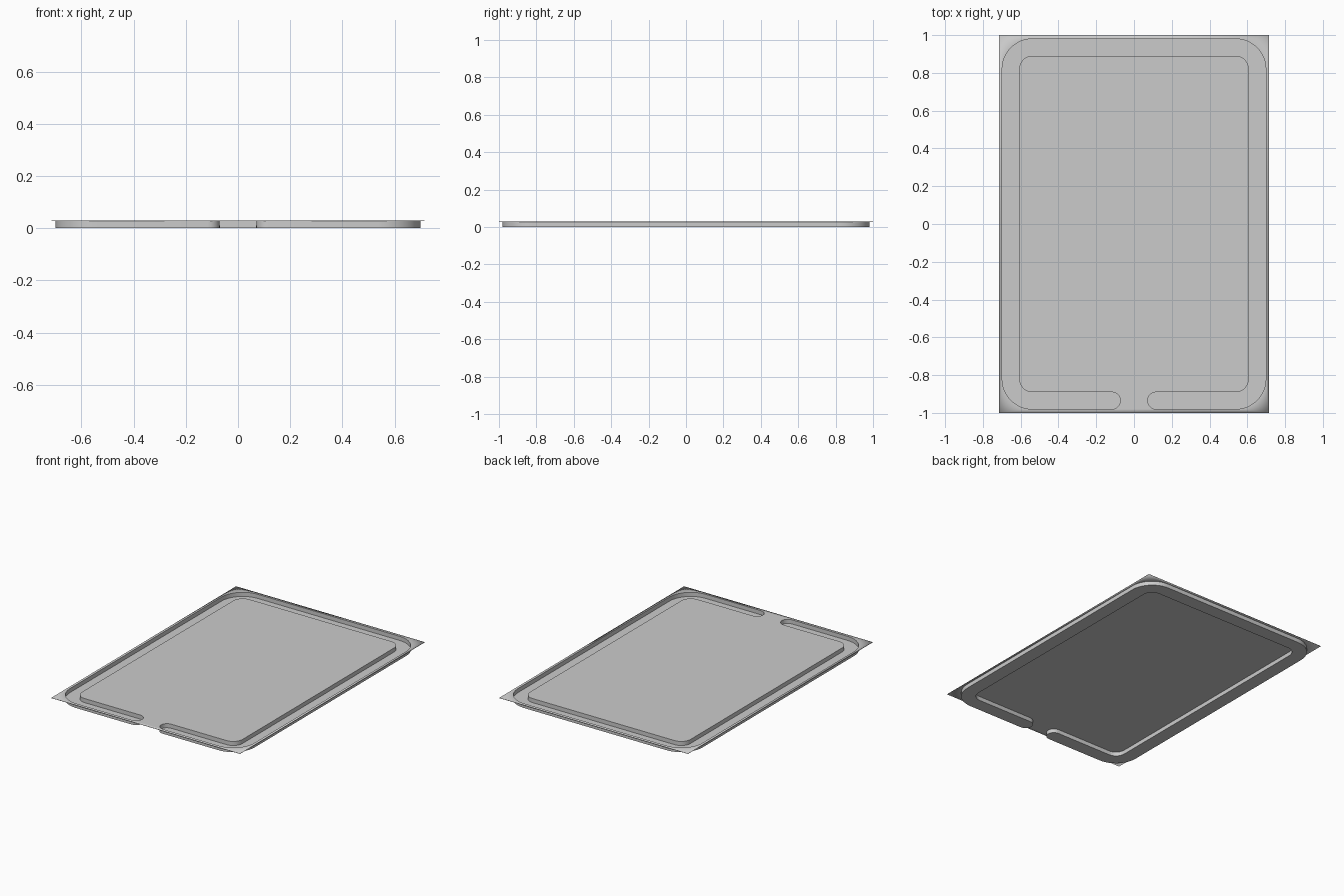
import bpy
import bmesh
import math
from mathutils import Vector

if "Cube" in bpy.data.objects:
    bpy.data.objects.remove(bpy.data.objects["Cube"])

# Overall sizes
HALF_X, HALF_Y = 0.715, 1.0      # flat sheet
OUT_X, OUT_Y = 0.698, 0.98       # outside of the channel
WIDTH, RADIUS = 0.09, 0.16       # channel width and outer corner radius
TOP, SHEET = 0.03, 0.002         # height and sheet thickness
GAP = 0.072                      # half of the break in the front run


def arc(cx, cy, r, start, end, steps):
    """Points on an arc, angles in degrees."""
    angles = [math.radians(start + (end - start) * i / steps) for i in range(steps + 1)]
    return [(cx + r * math.cos(a), cy + r * math.sin(a)) for a in angles]


def channel_side(r):
    """One edge of the channel, from the right of the gap round to its left."""
    cx, cy = OUT_X - RADIUS, OUT_Y - RADIUS
    pts = []
    for sx, sy, a in ((1, -1, -90), (1, 1, 0), (-1, 1, 90), (-1, -1, 180)):
        pts += arc(sx * cx, sy * cy, r, a, a + 90, 12)
    return pts


# C-shaped channel outline with a round cap at each side of the gap
cap = WIDTH / 2
cap_x, cap_y = GAP + cap, -OUT_Y + cap
outline = channel_side(RADIUS)
outline += arc(-cap_x, cap_y, cap, -90, 90, 12)
outline += channel_side(RADIUS - WIDTH)[::-1]
outline += arc(cap_x, cap_y, cap, 90, 270, 12)

bm = bmesh.new()


def loop(points, z):
    verts = [bm.verts.new((x, y, z)) for x, y in points]
    edges = [bm.edges.new((v, verts[i - 1])) for i, v in enumerate(verts)]
    return verts, edges


# Flat sheet around the channel opening, channel floor and walls
border = [(-HALF_X, -HALF_Y), (HALF_X, -HALF_Y), (HALF_X, HALF_Y), (-HALF_X, HALF_Y)]
_, border_edges = loop(border, TOP)
rim, rim_edges = loop(outline, TOP)
base, base_edges = loop(outline, SHEET)
up = Vector((0, 0, 1))
bmesh.ops.triangle_fill(bm, edges=border_edges + rim_edges, use_beauty=True, normal=up)
bmesh.ops.triangle_fill(bm, edges=base_edges, use_beauty=True, normal=up)
for i in range(len(rim)):
    bm.faces.new((rim[i - 1], rim[i], base[i], base[i - 1]))
bmesh.ops.recalc_face_normals(bm, faces=bm.faces)
flat = next(f for f in bm.faces if abs(f.normal.z) > 0.9)
if flat.normal.z < 0:
    bmesh.ops.reverse_faces(bm, faces=bm.faces)

mesh = bpy.data.meshes.new("channelled_panel")
bm.to_mesh(mesh)
bm.free()
panel = bpy.data.objects.new("channelled_panel", mesh)
bpy.context.collection.objects.link(panel)

# Plain grey
grey = bpy.data.materials.new("grey")
grey.diffuse_color = (0.6, 0.6, 0.6, 1)
grey.use_nodes = True
grey.node_tree.nodes["Principled BSDF"].inputs["Base Color"].default_value = grey.diffuse_color
mesh.materials.append(grey)

# Smooth corners, crisp rims
bpy.context.view_layer.objects.active = panel
panel.select_set(True)
bpy.ops.object.shade_smooth_by_angle(angle=math.radians(30))

# Thin sheet thickness, grown downwards
thick = panel.modifiers.new("sheet_thickness", 'SOLIDIFY')
thick.thickness = SHEET
thick.offset = -1
thick.use_even_offset = True
